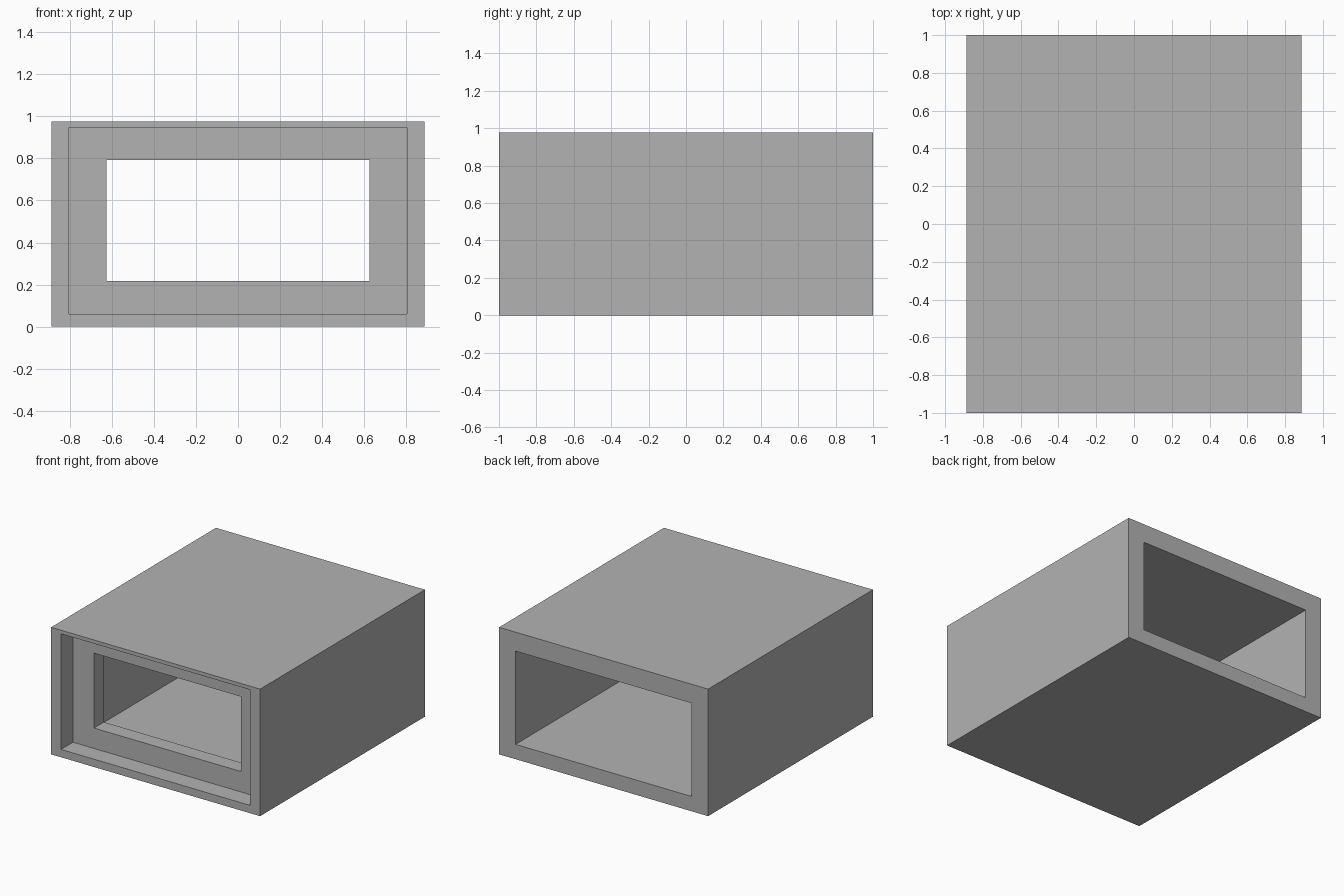
import bpy
import bmesh

cube = bpy.data.objects.get("Cube")
if cube:
    bpy.data.objects.remove(cube, do_unlink=True)

# One flat grey for the whole housing
grey = bpy.data.materials.new("plain grey")
grey.use_nodes = True
colour = (0.45, 0.45, 0.45, 1)
grey.diffuse_color = colour
grey.node_tree.nodes["Principled BSDF"].inputs["Base Color"].default_value = colour

# Rectangular sections: half width, bottom, top
OUTER = (0.888, 0.0, 0.976)
RECESS = (0.804, 0.06, 0.948)
WINDOW = (0.625, 0.217, 0.792)
CAVITY = (0.748, 0.114, 0.83)

# Depths along y
FRONT, BACK = -1.0, 1.0
LIP_FRONT = -0.855
LIP_BACK = -0.735

# Rings run over the shell, into the recess, through the lip and out the back
rings = [
    (OUTER, BACK), (OUTER, FRONT),
    (RECESS, FRONT), (RECESS, LIP_FRONT),
    (WINDOW, LIP_FRONT), (WINDOW, LIP_BACK),
    (CAVITY, LIP_BACK), (CAVITY, BACK),
]

bm = bmesh.new()
loops = []
for (w, low, high), y in rings:
    corners = [(-w, low), (w, low), (w, high), (-w, high)]
    loops.append([bm.verts.new((x, y, z)) for x, z in corners])

# Join each ring to the next, closing the last to the first
for i, a in enumerate(loops):
    b = loops[(i + 1) % len(loops)]
    for j in range(4):
        k = (j + 1) % 4
        bm.faces.new((a[j], a[k], b[k], b[j]))
bmesh.ops.recalc_face_normals(bm, faces=bm.faces)

mesh = bpy.data.meshes.new("housing")
bm.to_mesh(mesh)
bm.free()
mesh.materials.append(grey)
housing = bpy.data.objects.new("housing", mesh)
bpy.context.collection.objects.link(housing)
